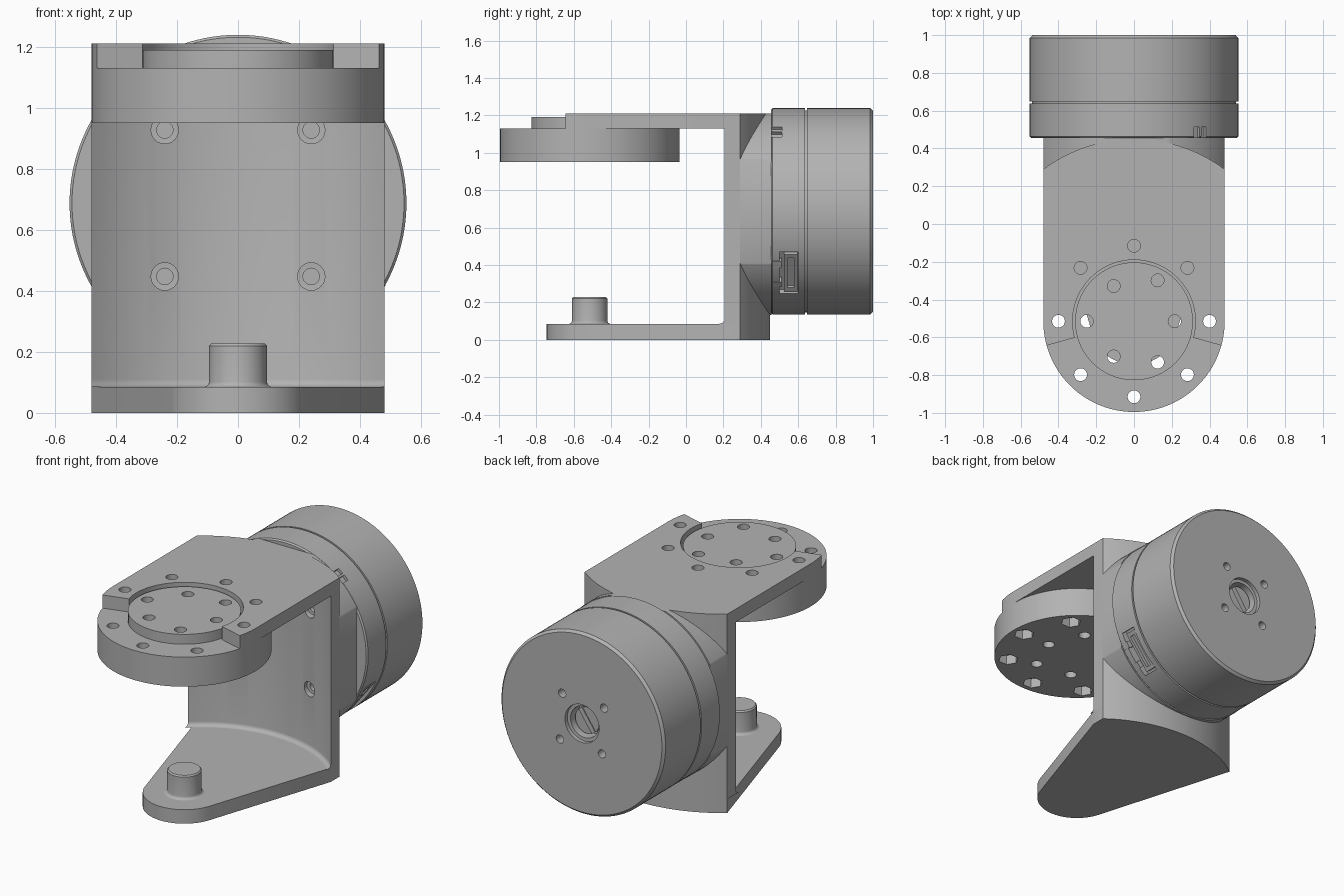
import bpy, bmesh
from math import sin, cos, pi, sqrt, radians
from mathutils import Vector, Matrix

cube = bpy.data.objects.get("Cube")
if cube:
    bpy.data.objects.remove(cube, do_unlink=True)

grey = bpy.data.materials.new("plain grey")
grey.use_nodes = True
GREY = (0.45, 0.45, 0.45, 1)
grey.diffuse_color = GREY
grey.node_tree.nodes["Principled BSDF"].inputs["Base Color"].default_value = GREY

HALF = 0.48        # half width of the bracket
HUB_Y = -0.515     # pivot axis
MOTOR_Z = 0.687    # motor axis
ARC_Y = -0.35      # centre of the curved back wall
R_OUT, R_IN = 0.80, 0.735
TOP, PLATE = 1.21, 1.13


def loft(name, rings):
    """Closed solid through matching rings of points."""
    bm = bmesh.new()
    loops = [[bm.verts.new(p) for p in ring] for ring in rings]
    n = len(loops[0])
    for a, b in zip(loops, loops[1:]):
        for i in range(n):
            j = (i + 1) % n
            bm.faces.new((a[i], a[j], b[j], b[i]))
    bm.faces.new(loops[0])
    bm.faces.new(loops[-1])
    bmesh.ops.recalc_face_normals(bm, faces=bm.faces)
    mesh = bpy.data.meshes.new(name)
    bm.to_mesh(mesh)
    bm.free()
    mesh.materials.append(grey)
    ob = bpy.data.objects.new(name, mesh)
    bpy.context.collection.objects.link(ob)
    return ob


def prism(name, pts, z0, z1):
    return loft(name, [[(x, y, z) for x, y in pts] for z in (z0, z1)])


def arc(r, a0, a1, n=32, cx=0, cy=HUB_Y):
    steps = [radians(a0 + (a1 - a0) * i / n) for i in range(n + 1)]
    return [(cx + r * cos(a), cy + r * sin(a)) for a in steps]


def wall_arc(r, n=32):
    """Curved wall line in plan, from right edge to left edge."""
    xs = [HALF * (1 - 2 * i / n) for i in range(n + 1)]
    return [(x, ARC_Y + sqrt(r * r - x * x)) for x in xs]


def turned(name, profile, u, v, axis="z", n=32):
    """Turned solid from (height, radius) pairs about a z or y axis."""
    rings = []
    for h, r in profile:
        circle = [(u + r * cos(2 * pi * i / n), v + r * sin(2 * pi * i / n)) for i in range(n)]
        rings.append([(a, b, h) if axis == "z" else (a, h, b) for a, b in circle])
    return loft(name, rings)


def box(name, centre, size, rot=None):
    x, y, z = (s / 2 for s in size)
    rot = rot or Matrix.Identity(3)
    corners = [(-x, -y), (x, -y), (x, y), (-x, y)]
    return loft(name, [[Vector(centre) + rot @ Vector((a, b, h)) for a, b in corners] for h in (-z, z)])


def boolean(targets, cutters, operation="DIFFERENCE"):
    for target in targets:
        bpy.context.view_layer.objects.active = target
        for cutter in cutters:
            mod = target.modifiers.new("cut", "BOOLEAN")
            mod.operation, mod.object, mod.solver = operation, cutter, "EXACT"
            bpy.ops.object.modifier_apply(modifier=mod.name)
    for cutter in cutters:
        bpy.data.objects.remove(cutter, do_unlink=True)


# Top plate with the open front around the hub
gap = 15.5
plan = (arc(HALF, 0, -gap, 6) + arc(0.325, -gap, 180 + gap, 64)
        + arc(HALF, 180 + gap, 180, 6) + wall_arc(R_OUT)[::-1])
top_plate = prism("top_plate", plan, PLATE, TOP)

# Round flange below the plate, and the hub on it
flange = turned("flange", [(0.95, HALF), (PLATE, HALF)], 0, HUB_Y, n=96)
hub = turned("hub", [(PLATE - 0.02, 0.312), (1.19, 0.312)], 0, HUB_Y, n=64)

# Flange bolt holes with hexagon pockets beneath, and hub holes
bolts, nuts, hub_holes = [], [], []
for i in range(8):
    x, y = 0.4 * cos(i * pi / 4), HUB_Y + 0.4 * sin(i * pi / 4)
    bolts.append(turned("bolt_hole", [(0.9, 0.034), (1.3, 0.034)], x, y, n=20))
    nuts.append(turned("nut_pocket", [(0.9, 0.058), (1.01, 0.058)], x, y, n=6))
for i in range(6):
    r = 0.25 if i % 2 else 0.215
    x, y = r * cos(i * pi / 3), HUB_Y + r * sin(i * pi / 3)
    hub_holes.append(turned("hub_hole", [(0.9, 0.034), (1.3, 0.034)], x, y, n=20))
boolean([flange], nuts)
boolean([flange, top_plate], bolts)
boolean([flange, hub], hub_holes)

# Curved back wall with a fillet at its foot
rings = []
FOOT, FILLET = 0.085, 0.025
levels = [(FOOT + FILLET * (1 - cos(a)), FILLET * (1 - sin(a)))
          for a in [i * pi / 10 for i in range(6)]] + [(PLATE, 0)]
for z, off in levels:
    line = wall_arc(R_IN - off) + wall_arc(R_OUT)[::-1]
    rings.append([(x, y, z) for x, y in line])
back_wall = loft("back_wall", rings)

# Motor mount: a cylinder trimmed to the bracket outline
motor_mount = turned("motor_mount", [(0.1, 0.555), (0.457, 0.555)], 0, MOTOR_Z, "y", 128)
trim = prism("trim", wall_arc(0.77) + [(-HALF, 0.6), (HALF, 0.6)], 0.05, TOP)
boolean([motor_mount], [trim], "INTERSECT")

# Counterbored mounting screws holes
bores = [turned("bore", [(0.25, 0.045), (0.385, 0.045), (0.386, 0.027), (0.5, 0.027)],
                sx * 0.24, MOTOR_Z + sz * 0.24, "y", 24)
         for sx in (-1, 1) for sz in (-1, 1)]
boolean([back_wall, motor_mount], bores)

# Tapered bottom plate and its pivot pin
bottom_plate = prism("bottom_plate", arc(0.23, -162, -18, 32) + [(HALF, 0.205)] + wall_arc(R_OUT), 0, FOOT)
pin_foot = [(FOOT - 0.01, 0.112)] + [
    (FOOT + 0.017 * (1 - cos(a)), 0.112 - 0.017 * sin(a)) for a in [i * pi / 8 for i in range(5)]]
pivot_pin = turned("pivot_pin", pin_foot + [(0.22, 0.095), (0.228, 0.088)], 0, HUB_Y, n=48)

# Motor body with a seam groove
motor = turned("motor", [(0.455, 0.544), (0.463, 0.552), (0.637, 0.552), (0.637, 0.54),
                         (0.648, 0.54), (0.648, 0.552), (0.985, 0.552), (1, 0.538)],
               0, MOTOR_Z, "y", 128)
holes = [turned("shaft_recess", [(0.9, 0.095), (0.975, 0.095), (0.976, 0.115), (1.1, 0.115)],
                0, MOTOR_Z, "y", 40)]
for i in range(4):
    a = radians(48 + 90 * i)
    holes.append(turned("rear_hole", [(0.92, 0.025), (1.1, 0.025)],
                        0.2 * cos(a), MOTOR_Z + 0.2 * sin(a), "y", 20))


def on_rim(name, degrees, r, y, size):
    """Box on the motor rim; size is radial, along the axis, tangential."""
    rot = Matrix.Rotation(-radians(degrees), 3, "Y")
    centre = rot @ Vector((r, 0, 0)) + Vector((0, y, MOTOR_Z))
    return box(name, centre, size, rot)


holes.append(on_rim("socket_recess", -38, 0.56, 0.55, (0.12, 0.1, 0.28)))
holes += [on_rim("rim_notch", a, 0.56, 0.483, (0.05, 0.06, 0.035)) for a in (48, 53)]
boolean([motor], holes)

# Cable socket with its opening, and clips at its front
cable_socket = on_rim("cable_socket", -38, 0.51, 0.56, (0.05, 0.07, 0.25))
boolean([cable_socket], [on_rim("opening", -38, 0.54, 0.56, (0.05, 0.035, 0.2))])
for a in (-31, -45):
    on_rim("socket_clip", a, 0.535, 0.487, (0.036, 0.045, 0.04))

# Slotted shaft end in the rear recess
shaft = turned("shaft", [(0.88, 0.08), (0.95, 0.08)], 0, MOTOR_Z, "y", 32)
boolean([shaft], [box("slot", (0, 0.95, MOTOR_Z), (0.03, 0.06, 0.3), Matrix.Rotation(radians(35), 3, "Y"))])

# Smooth the curved surfaces, keep the edges sharp
bpy.ops.object.select_all(action="DESELECT")
for ob in bpy.context.scene.objects:
    if ob.type == "MESH" and grey.name in ob.data.materials:
        ob.select_set(True)
        bpy.context.view_layer.objects.active = ob
bpy.ops.object.shade_smooth_by_angle(angle=radians(30))
